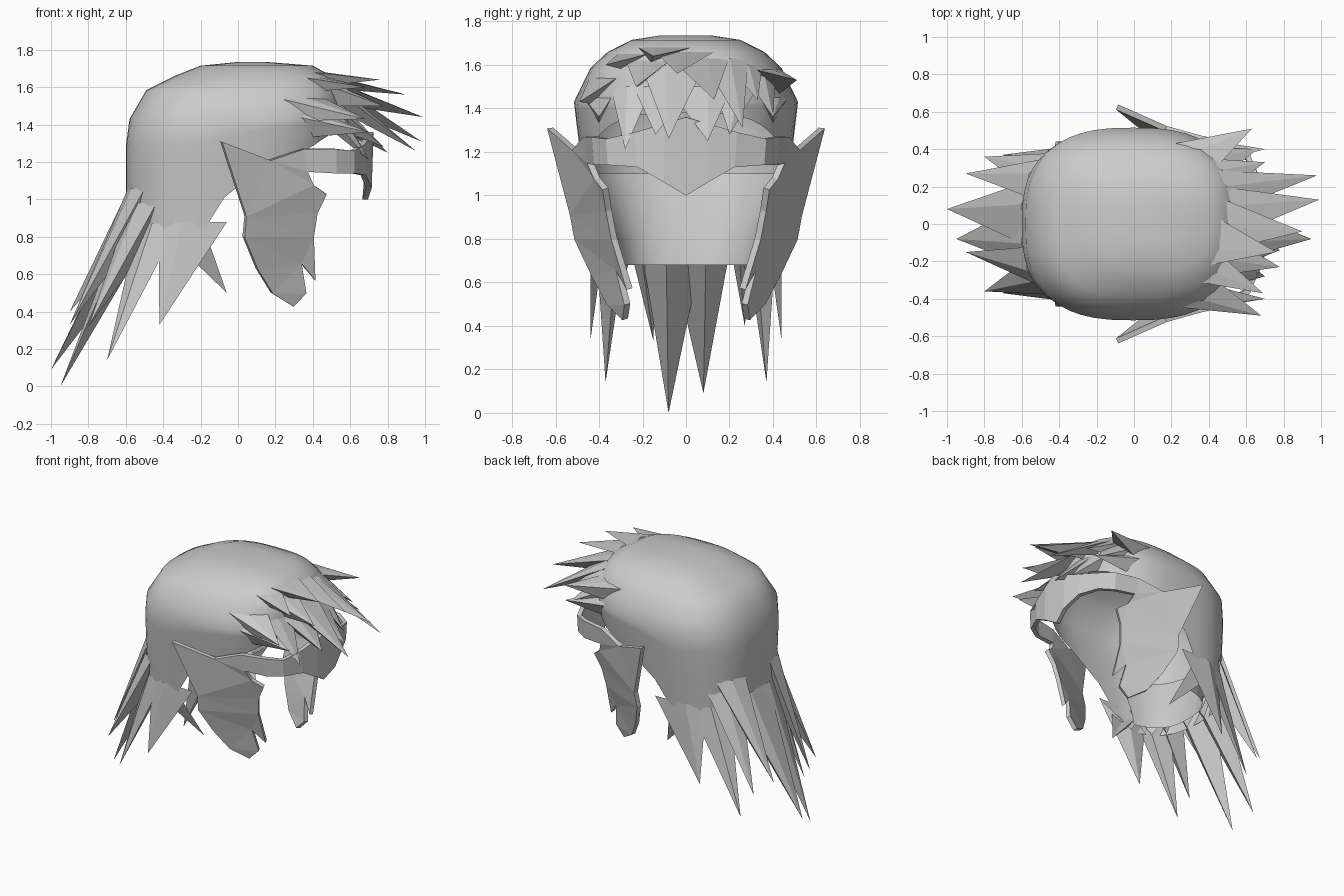
import bpy, bmesh, math
from mathutils import Vector

if "Cube" in bpy.data.objects:
    bpy.data.objects.remove(bpy.data.objects["Cube"])

grey = bpy.data.materials.new("plain grey")
grey.diffuse_color = (0.6, 0.6, 0.6, 1)
grey.use_nodes = True
grey.node_tree.nodes["Principled BSDF"].inputs["Base Color"].default_value = grey.diffuse_color


def finish(bm, name, angle=None):
    bmesh.ops.recalc_face_normals(bm, faces=bm.faces[:])
    me = bpy.data.meshes.new(name)
    bm.to_mesh(me)
    bm.free()
    ob = bpy.data.objects.new(name, me)
    bpy.context.collection.objects.link(ob)
    me.materials.append(grey)
    if angle:
        bpy.ops.object.select_all(action='DESELECT')
        ob.select_set(True)
        bpy.context.view_layer.objects.active = ob
        bpy.ops.object.shade_smooth_by_angle(angle=math.radians(angle))
    return ob


def interp(table, v):
    """Linear lookup in rows sorted by their first value."""
    if v <= table[0][0]:
        return table[0][1:]
    for a, b in zip(table, table[1:]):
        if v <= b[0]:
            t = (v - a[0]) / (b[0] - a[0])
            return [p + (q - p) * t for p, q in zip(a[1:], b[1:])]
    return table[-1][1:]


# Hair cap: height -> back x, front x, half width
PROFILE = [(0.68, -0.58, 0.30, 0.42), (1.0, -0.60, 0.45, 0.46),
           (1.3, -0.60, 0.54, 0.50), (1.43, -0.58, 0.57, 0.515),
           (1.585, -0.49, 0.55, 0.44), (1.66, -0.34, 0.50, 0.36),
           (1.715, -0.20, 0.40, 0.25), (1.735, 0.0, 0.15, 0.12)]
# Lower hairline: x -> height
HAIRLINE = [(-0.6, 0.68), (-0.2, 0.70), (-0.1, 0.80), (0.0, 1.02),
            (0.2, 1.19), (0.4, 1.26), (0.5, 1.34), (0.6, 1.40)]


def shell(a, z, scale=1.0):
    back, front, w = interp(PROFILE, z)
    c, s = math.cos(a), math.sin(a)
    px = math.copysign(abs(c) ** 0.75, c)
    py = math.copysign(abs(s) ** 0.75, s)
    x = (back + front) / 2 + px * (front - back) / 2
    return Vector((x * scale, py * w * scale, z))


bm = bmesh.new()
N = 48
cols = []
for i in range(N):
    a = 2 * math.pi * i / N
    low = interp(HAIRLINE, shell(a, 1.43).x)[0]
    zs = [1.735, 1.715, 1.69, 1.66, 1.62, 1.585, 1.51, 1.43]
    zs += [1.43 + (low - 1.43) * k / 5 for k in range(1, 6)]
    cols.append([bm.verts.new(shell(a, z)) for z in zs])
for i in range(N):
    p, q = cols[i], cols[(i + 1) % N]
    for k in range(len(p) - 1):
        bm.faces.new((p[k], p[k + 1], q[k + 1], q[k]))
bm.faces.new([c[0] for c in cols])
finish(bm, "hair_cap", 60)


# Pointed lock rooted on the cap: root angle, half spread, root height, tip
def lock(bm, deg, spread, z, tip, drop):
    a, d = math.radians(deg), math.radians(spread)
    left, right = (bm.verts.new(shell(a + s * d, z, 0.99)) for s in (1, -1))
    ridge = bm.verts.new(shell(a, z, 1.015))
    under = bm.verts.new(shell(a, z - drop, 0.95))
    point = bm.verts.new(tip)
    for p, q in ((left, ridge), (ridge, right), (right, under), (under, left)):
        bm.faces.new((p, q, point))


FRINGE = [(-18, 20, 1.68, (0.76, -0.15, 1.64)), (-1, 16, 1.66, (0.90, -0.04, 1.56)),
          (24, 18, 1.63, (0.98, 0.26, 1.31)), (9, 15, 1.63, (0.99, 0.13, 1.44)),
          (-8, 15, 1.60, (0.95, -0.08, 1.26)), (-22, 16, 1.62, (0.78, -0.23, 1.50)),
          (-38, 16, 1.65, (0.69, -0.37, 1.60)), (-56, 18, 1.54, (0.68, -0.49, 1.43)),
          (36, 16, 1.60, (0.70, 0.33, 1.44)), (46, 16, 1.55, (0.66, 0.40, 1.36)),
          (58, 18, 1.58, (0.63, 0.51, 1.53)),
          (-27, 14, 1.50, (0.70, -0.28, 1.21)), (-11, 13, 1.50, (0.78, -0.14, 1.28)),
          (7, 13, 1.50, (0.80, 0.10, 1.25)), (24, 14, 1.50, (0.72, 0.20, 1.28))]
bm = bmesh.new()
for deg, spread, z, tip in FRINGE:
    lock(bm, deg, spread, z, tip, 0.07 if z > 1.64 else 0.12)
# lowest temple locks on both sides
for s in (1, -1):
    lock(bm, 52 * s, 15, 1.45, (0.70, 0.40 * s, 1.36), 0.12)
finish(bm, "fringe_locks")

# Long locks at the nape
NAPE = [(188, 17, 0.92, (-0.95, -0.08, 0.0)), (172, 17, 0.92, (-1.0, 0.08, 0.09)),
        (152, 15, 1.06, (-0.90, 0.27, 0.40)), (205, 15, 1.06, (-0.90, -0.15, 0.33))]
bm = bmesh.new()
for deg, spread, z, tip in NAPE:
    lock(bm, deg, spread, z, tip, 0.24)
for s in (1, -1):
    lock(bm, 130 * s, 20, 0.87, (-0.70, 0.37 * s, 0.14), 0.19)
    lock(bm, 145 * s, 17, 0.98, (-0.80, 0.36 * s, 0.32), 0.25)
    lock(bm, 107 * s, 19, 0.88, (-0.42, 0.44 * s, 0.33), 0.18)
    lock(bm, 103 * s, 10, 0.80, (-0.06, 0.30 * s, 0.50), 0.1)
finish(bm, "nape_locks")

# Inner lining around the neck
bm = bmesh.new()
rows = []
for z, scale in ((1.1, 0.97), (0.8, 0.76), (0.68, 0.74)):
    rows.append([bm.verts.new(shell(math.radians(105 + 10 * k), z)) for k in range(16)])
    for v in rows[-1]:
        v.co.y *= scale
        v.co.x *= 0.4 + 0.6 * scale
for p, q in zip(rows, rows[1:]):
    for k in range(15):
        bm.faces.new((p[k], p[k + 1], q[k + 1], q[k]))
finish(bm, "nape_lining", 30)

# Face guard: cheek plate outline plus brow band, left half mirrored
CHEEK = [(-0.09, 0.625, 1.31), (0.04, 0.52, 0.91), (0.03, 0.50, 0.80),
         (0.10, 0.42, 0.63), (0.18, 0.35, 0.50), (0.29, 0.28, 0.43),
         (0.36, 0.27, 0.50), (0.335, 0.31, 0.66), (0.41, 0.26, 0.57),
         (0.40, 0.33, 0.80), (0.42, 0.355, 0.93), (0.47, 0.37, 1.03),
         (0.40, 0.41, 1.08), (0.37, 0.44, 1.15), (0.35, 0.46, 1.27),
         (0.17, 0.51, 1.21)]
# Brow band: lower x, y, z then upper x, y, z
BAND = [((0.37, 0.44, 1.15), (0.35, 0.46, 1.27)),
        ((0.52, 0.41, 1.14), (0.52, 0.42, 1.27)),
        ((0.61, 0.35, 1.14), (0.61, 0.36, 1.26)),
        ((0.67, 0.22, 1.13), (0.66, 0.23, 1.29)),
        ((0.70, 0.10, 1.06), (0.69, 0.10, 1.33)),
        ((0.68, 0.0, 1.0), (0.71, 0.0, 1.36))]
bm = bmesh.new()
# fill the outline flat, then bend it to the cheek
verts = [bm.verts.new((x, 0, z)) for x, y, z in CHEEK]
plate = bm.faces.new(verts)
bm.normal_update()
bmesh.ops.triangulate(bm, faces=[plate], ngon_method='BEAUTY')
for v, p in zip(verts, CHEEK):
    v.co.y = p[1]
for (a, b), (c, d) in zip(BAND, BAND[1:]):
    bm.faces.new([bm.verts.new(p) for p in (a, c, d, b)])
bmesh.ops.remove_doubles(bm, verts=bm.verts[:], dist=0.001)
geom = bm.verts[:] + bm.edges[:] + bm.faces[:]
bmesh.ops.mirror(bm, geom=geom, axis='Y', merge_dist=0.001)
guard = finish(bm, "face_guard")
mod = guard.modifiers.new("thickness", 'SOLIDIFY')
mod.thickness = 0.03
mod.offset = 0
